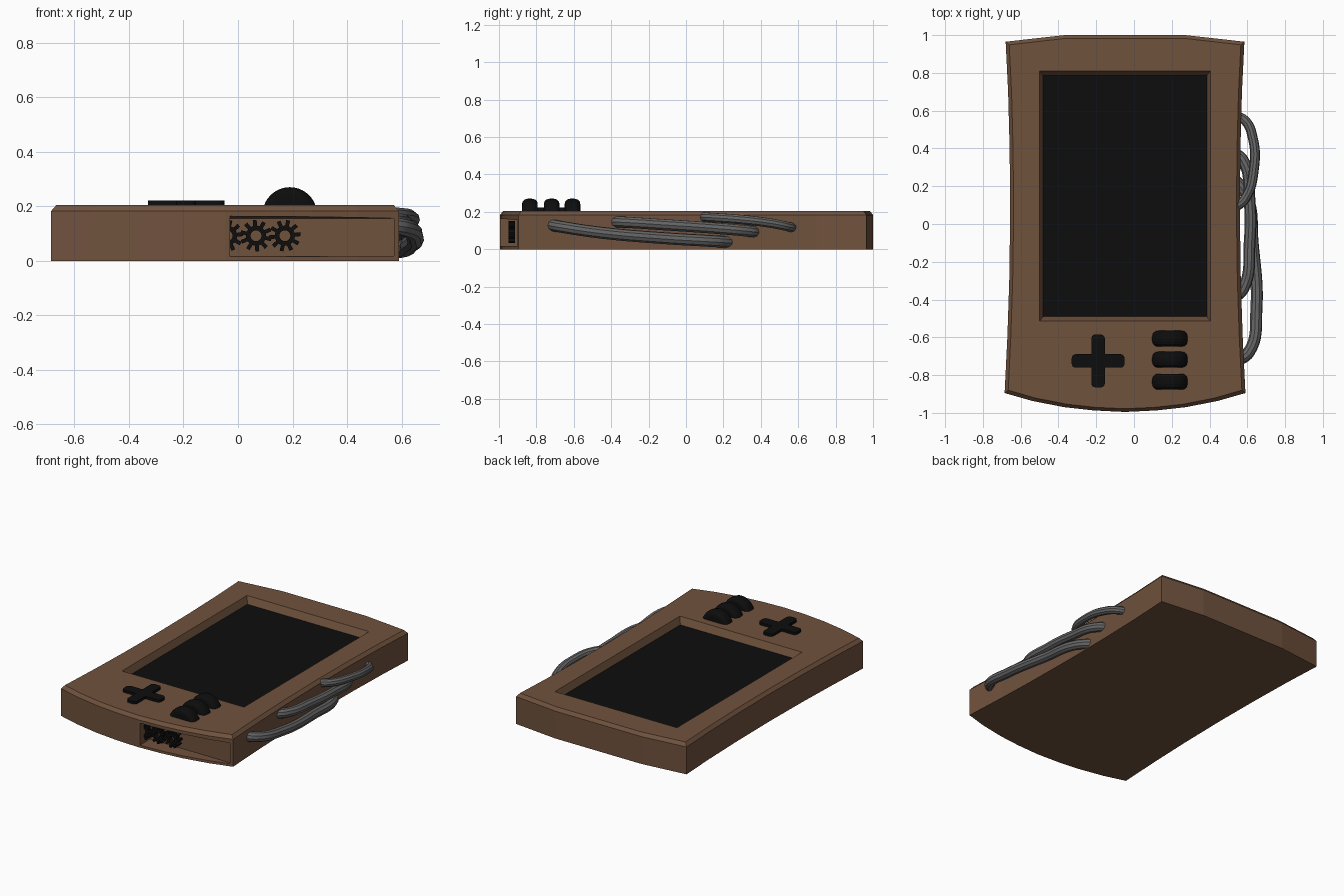
import bpy, bmesh
from math import cos, sin, pi

if "Cube" in bpy.data.objects:
    bpy.data.objects.remove(bpy.data.objects["Cube"])


def material(name, rgb):
    m = bpy.data.materials.new(name)
    m.use_nodes = True
    m.diffuse_color = (*rgb, 1)
    bsdf = m.node_tree.nodes["Principled BSDF"]
    bsdf.inputs["Base Color"].default_value = (*rgb, 1)
    bsdf.inputs["Roughness"].default_value = 0.8
    return m


brown = material("brown casing", (0.162, 0.084, 0.047))
black = material("black", (0.004, 0.004, 0.004))
grey = material("grey cable", (0.13, 0.13, 0.13))


def finish(name, bm, mat):
    bmesh.ops.recalc_face_normals(bm, faces=bm.faces)
    mesh = bpy.data.meshes.new(name)
    bm.to_mesh(mesh)
    bm.free()
    mesh.materials.append(mat)
    ob = bpy.data.objects.new(name, mesh)
    bpy.context.collection.objects.link(ob)
    return ob


def loft(name, rings, mat, closed=False):
    """Join rings of points; cap the ends, or close into a tube loop."""
    bm = bmesh.new()
    loops = [[bm.verts.new(p) for p in ring] for ring in rings]
    n = len(loops[0])
    pairs = list(zip(loops, loops[1:]))
    if closed:
        pairs.append((loops[-1], loops[0]))
    else:
        bm.faces.new(loops[0])
        bm.faces.new(loops[-1])
    for a, b in pairs:
        for i in range(n):
            j = (i + 1) % n
            bm.faces.new((a[i], a[j], b[j], b[i]))
    return finish(name, bm, mat)


def rect(x0, x1, y0, y1):
    return [(x0, y0), (x1, y0), (x1, y1), (x0, y1)]


def at_z(pts, z):
    return [(x, y, z) for x, y in pts]


def at_y(pts, y):
    return [(x, y, z) for x, z in pts]


def make_active(ob):
    bpy.ops.object.select_all(action='DESELECT')
    ob.select_set(True)
    bpy.context.view_layer.objects.active = ob


def smooth(ob, angle=0.6):
    make_active(ob)
    bpy.ops.object.shade_smooth_by_angle(angle=angle)


def cut(ob, cutter):
    mod = ob.modifiers.new("recess", 'BOOLEAN')
    mod.object = cutter
    mod.operation = 'DIFFERENCE'
    mod.solver = 'EXACT'
    make_active(ob)
    bpy.ops.object.modifier_apply(modifier=mod.name)
    bpy.data.objects.remove(cutter)


# Casing: waisted outline with a chamfered top edge
CX = -0.0475
half = [(0.165, -0.987), (0.32, -0.97), (0.49, -0.937), (0.6375, -0.895),
        (0.623, -0.6), (0.613, -0.3), (0.608, 0.05), (0.611, 0.4),
        (0.619, 0.7), (0.632, 0.965), (0.32, 1.0)]
outline = [(CX, -0.995)] + [(CX + x, y) for x, y in half]
outline += [(CX - x, y) for x, y in reversed(half)]
inset = [(CX + (x - CX) * 0.97, y * 0.983) for x, y in outline]
casing = loft("casing", [at_z(outline, 0), at_z(outline, 0.183),
                         at_z(inset, 0.205)], brown)

# Sloped screen recess and the front compartment
cut(casing, loft("screen_cutter", [at_z(rect(-0.48, 0.385, -0.49, 0.785), 0.155),
                                   at_z(rect(-0.5, 0.405, -0.515, 0.81), 0.206)], brown))
cut(casing, loft("compartment_cutter", [at_y(rect(-0.03, 0.575, 0.015, 0.168), -1.05),
                                        at_y(rect(-0.03, 0.572, 0.018, 0.155), -0.89)], brown))

# Screen plate
loft("screen", [at_z(rect(-0.481, 0.386, -0.491, 0.786), z) for z in (0.154, 0.16)], black)

# Cross-shaped control pad
A, W = 0.14, 0.036
quarter = [(A, -W), (A, W), (W, W)]
cross = []
for c, s in ((1, 0), (0, 1), (-1, 0), (0, -1)):
    cross += [(-0.19 + x * c - y * s, -0.725 + x * s + y * c) for x, y in quarter]
pad = loft("control_pad", [at_z(cross, 0.195), at_z(cross, 0.222)], black)
bm = bmesh.new()
bm.from_mesh(pad.data)
corners = [e for e in bm.edges
           if abs(e.verts[0].co.z - e.verts[1].co.z) > 0.01
           and max(abs(e.verts[0].co.x + 0.19), abs(e.verts[0].co.y + 0.725)) > 0.1]
bmesh.ops.bevel(bm, geom=corners, offset=0.022, segments=4, profile=0.5, affect='EDGES')
bm.to_mesh(pad.data)
bm.free()

# Three wheel-like buttons, half sunk into the casing
wheel = [(-0.042, 0.07), (-0.039, 0.085), (-0.028, 0.096), (-0.012, 0.1),
         (0.012, 0.1), (0.028, 0.096), (0.039, 0.085), (0.042, 0.07)]
for k, y in enumerate((-0.835, -0.718, -0.607)):
    rings = [[(0.19 + r * cos(2 * pi * i / 40), y + dy, 0.17 + r * sin(2 * pi * i / 40))
              for i in range(40)] for dy, r in wheel]
    loft(f"button_{k + 1}", rings, black)


# Gears in the compartment
def gear(name, x, turn, teeth=10):
    outer, inner = [], []
    for i in range(teeth):
        for f, r in ((-0.3, 0.037), (-0.2, 0.058), (0.2, 0.058), (0.3, 0.037)):
            a = 2 * pi * (i + f) / teeth + turn
            outer.append((x + r * cos(a), 0.092 + r * sin(a)))
            inner.append((x + 0.02 * cos(a), 0.092 + 0.02 * sin(a)))
    loft(name, [at_y(outer, -0.95), at_y(outer, -0.915),
                at_y(inner, -0.915), at_y(inner, -0.95)], black, closed=True)


for k, (x, turn) in enumerate(((-0.04, 0.1), (0.066, 0.4), (0.172, 0.1))):
    gear(f"gear_{k + 1}", x, turn)


# Cables looping out of the left side
def cable(name, radius, pts):
    cu = bpy.data.curves.new(name, 'CURVE')
    cu.dimensions = '3D'
    cu.bevel_depth = radius
    cu.bevel_resolution = 3
    cu.use_fill_caps = True
    sp = cu.splines.new('BEZIER')
    sp.bezier_points.add(len(pts) - 1)
    for bp, p in zip(sp.bezier_points, pts):
        bp.co = p
        bp.handle_left_type = bp.handle_right_type = 'AUTO'
    sp.resolution_u = 8
    cu.materials.append(grey)
    ob = bpy.data.objects.new(name, cu)
    bpy.context.collection.objects.link(ob)
    make_active(ob)
    bpy.ops.object.convert(target='MESH')
    smooth(bpy.context.view_layer.objects.active)


cable("lower_cable", 0.032, [(0.53, -0.73, 0.132), (0.607, -0.68, 0.122), (0.648, -0.45, 0.088),
                             (0.628, -0.1, 0.058), (0.597, 0.15, 0.043), (0.52, 0.25, 0.036)])
cable("middle_cable", 0.031, [(0.52, -0.4, 0.147), (0.58, -0.34, 0.145), (0.612, -0.1, 0.13),
                              (0.612, 0.12, 0.115), (0.575, 0.34, 0.096), (0.51, 0.385, 0.09)])
cable("upper_cable", 0.026, [(0.52, 0.08, 0.172), (0.585, 0.13, 0.17), (0.636, 0.3, 0.158),
                             (0.63, 0.45, 0.14), (0.585, 0.55, 0.12), (0.52, 0.575, 0.114)])
